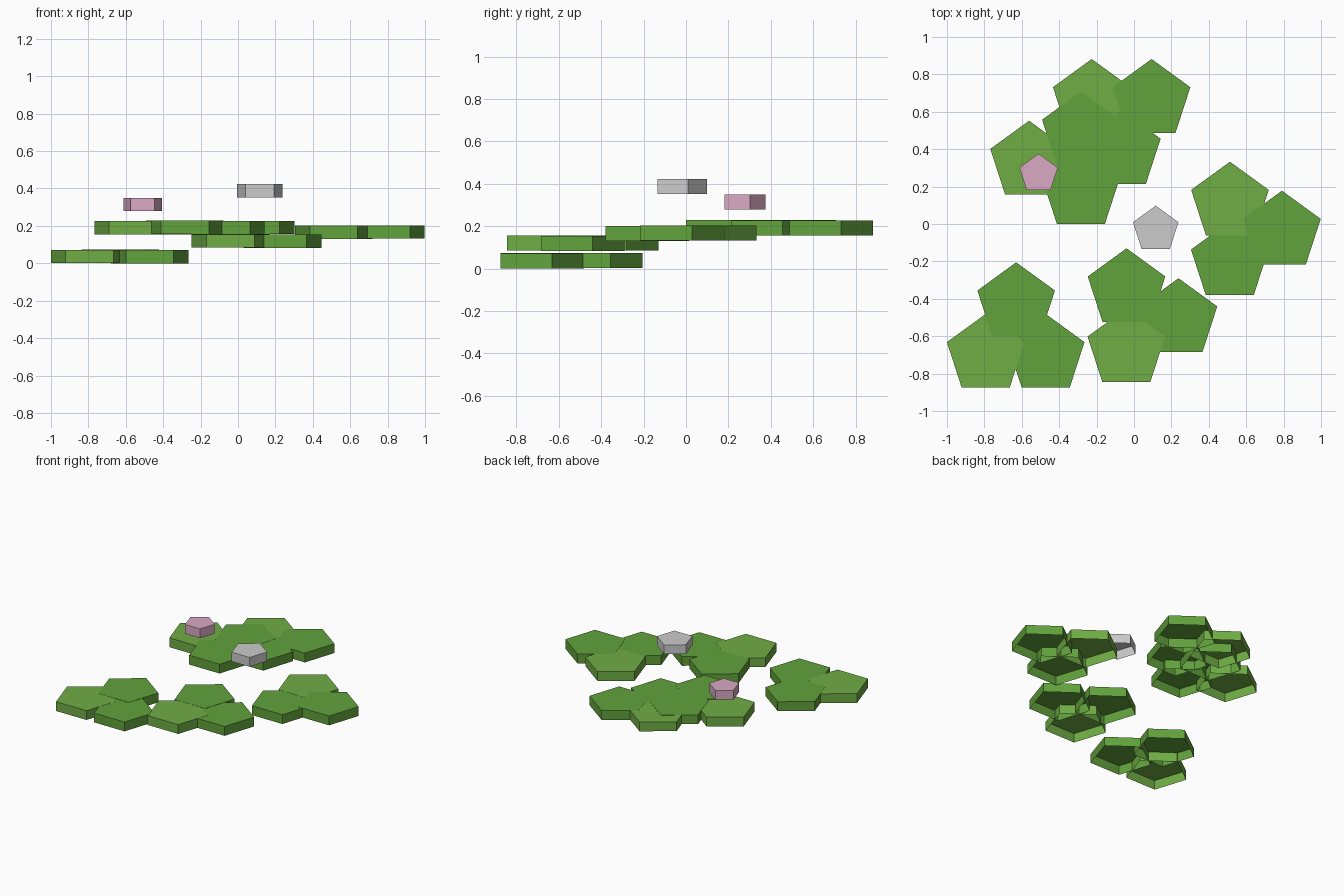
import bpy, bmesh, math

if "Cube" in bpy.data.objects:
    bpy.data.objects.remove(bpy.data.objects["Cube"])


def material(name, rgb):
    m = bpy.data.materials.new(name)
    m.diffuse_color = (*rgb, 1)
    m.use_nodes = True
    m.node_tree.nodes["Principled BSDF"].inputs["Base Color"].default_value = m.diffuse_color
    return m


dark = material("leaf_green", (0.12, 0.36, 0.045))
light = material("light_leaf_green", (0.16, 0.42, 0.06))
pink = material("petal_pink", (0.70, 0.40, 0.55))


def pentagon_cap(name, x, y, z, r, h, mat=None):
    """Flat-topped pentagonal shell, open underneath, one corner towards +y."""
    bm = bmesh.new()
    rings = []
    for zz in (z, z + h):
        rings.append([bm.verts.new((x + r * math.cos(a), y + r * math.sin(a), zz))
                      for a in (math.pi / 2 + i * math.tau / 5 for i in range(5))])
    low, top = rings
    for i in range(5):
        j = (i + 1) % 5
        bm.faces.new((low[i], low[j], top[j], top[i]))
    bm.faces.new(top)
    me = bpy.data.meshes.new(name)
    bm.to_mesh(me)
    bm.free()
    ob = bpy.data.objects.new(name, me)
    bpy.context.collection.objects.link(ob)
    if mat:
        me.materials.append(mat)
    return ob


# Leaf clusters: base height, then leaves (x, y, lift, material)
clusters = {
    "front_left": (0.0, [(-0.63, -0.423, 0.002, dark), (-0.793, -0.699, 0.001, light),
                         (-0.472, -0.699, 0, dark)]),
    "front_middle": (0.083, [(-0.04, -0.348, 0.002, dark), (0.238, -0.508, 0, dark),
                             (-0.041, -0.669, 0.001, light)]),
    "right": (0.13, [(0.513, 0.115, 0.001, light), (0.791, -0.04, 0.002, dark),
                     (0.512, -0.204, 0, dark)]),
    "back": (0.155, [(-0.561, 0.334, 0, light), (-0.226, 0.664, 0, light),
                     (0.094, 0.664, 0.001, dark), (-0.065, 0.389, 0.001, dark),
                     (-0.284, 0.49, 0.002, dark), (-0.284, 0.176, 0.002, dark)]),
}
for cluster, (z, leaves) in clusters.items():
    for i, (x, y, lift, mat) in enumerate(leaves):
        pentagon_cap(f"{cluster}_leaf_{i + 1}", x, y, z + lift, 0.218, 0.071, mat)

# Floating flowers
pentagon_cap("pink_flower", -0.51, 0.268, 0.279, 0.108, 0.071, pink)
pentagon_cap("grey_flower", 0.116, -0.03, 0.352, 0.128, 0.071)
